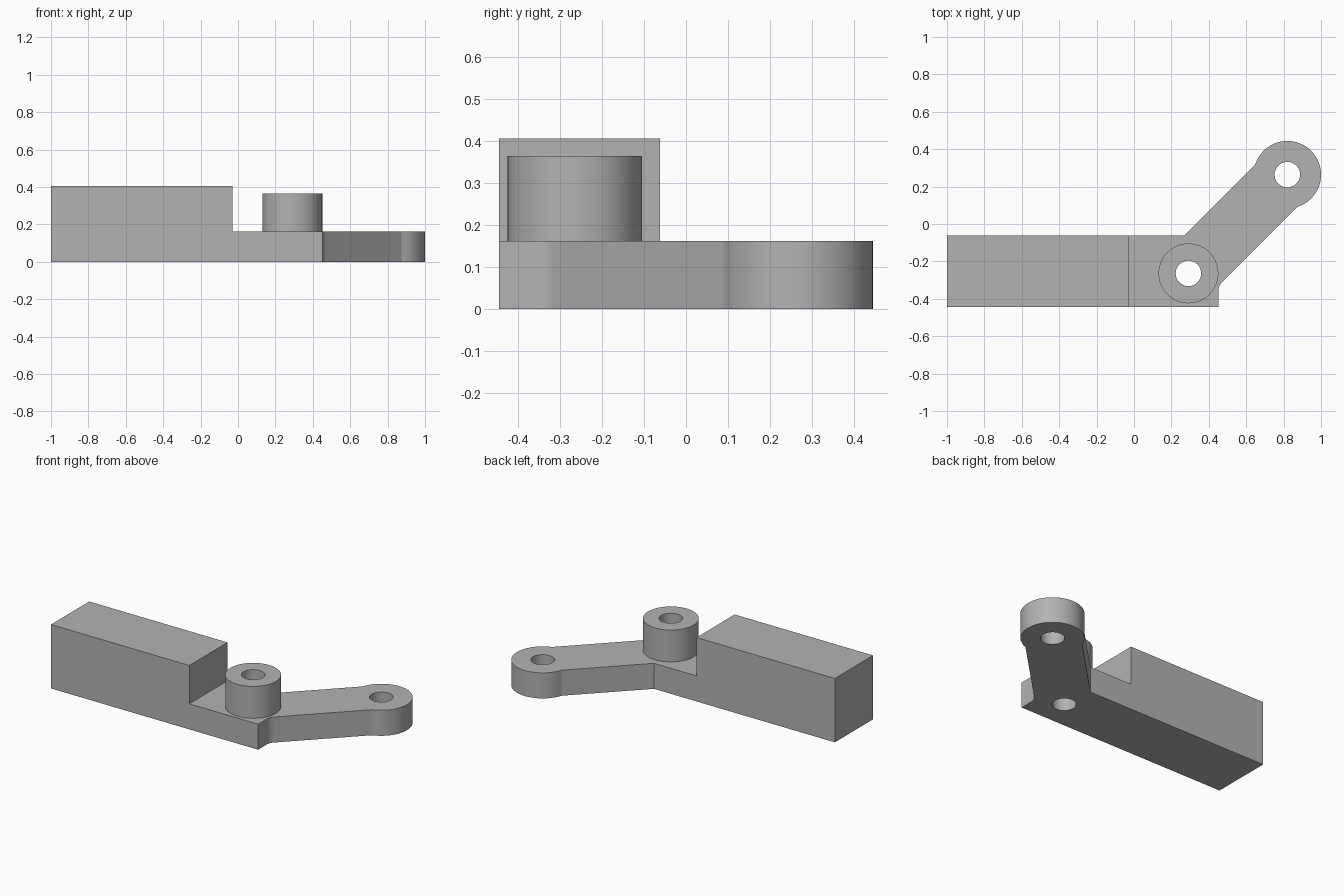
import bpy
import bmesh
from math import pi, sqrt, sin, cos, tan, radians
from mathutils import Matrix, Vector

if "Cube" in bpy.data.objects:
    bpy.data.objects.remove(bpy.data.objects["Cube"], do_unlink=True)

grey = bpy.data.materials.new("plain grey")
grey.use_nodes = True
grey.diffuse_color = (0.45, 0.45, 0.45, 1)
grey.node_tree.nodes["Principled BSDF"].inputs["Base Color"].default_value = grey.diffuse_color

# Main sizes
LEFT, STEP, RIGHT = -1.0, -0.03, 0.452
FRONT, BACK = -0.444, -0.062
PLATE_TOP, BLOCK_TOP, BOSS_TOP = 0.162, 0.405, 0.364
PIVOT, TIP = Vector((0.291, -0.264)), Vector((0.82, 0.264))
HOLE, BOSS, TIP_R = 0.068, 0.16, 0.18
SEGMENTS = 64


def arc(centre, radius, start, end, steps):
    """Points along an arc, both ends included."""
    angles = [start + (end - start) * i / steps for i in range(steps + 1)]
    return [Vector((centre[0] + radius * cos(a), centre[1] + radius * sin(a))) for a in angles]


def finish(name, bm):
    bmesh.ops.recalc_face_normals(bm, faces=bm.faces)
    mesh = bpy.data.meshes.new(name)
    bm.to_mesh(mesh)
    bm.free()
    obj = bpy.data.objects.new(name, mesh)
    bpy.context.collection.objects.link(obj)
    mesh.materials.append(grey)
    return obj


def smooth(obj):
    bpy.ops.object.select_all(action='DESELECT')
    obj.select_set(True)
    bpy.context.view_layer.objects.active = obj
    bpy.ops.object.shade_smooth_by_angle(angle=radians(30))


def arm_end():
    """Rounded arm end with small blends into the straight sides."""
    blend, half = 0.04, BOSS
    u = -sqrt((TIP_R + blend) ** 2 - (half + blend) ** 2)
    v = half + blend
    lean = Vector((u, v)).angle(Vector((1, 0)))
    pts = arc((u, -v), blend, pi / 2, pi - lean, 6)
    pts += arc((0, 0), TIP_R, -lean, lean, 48)[1:-1]
    pts += arc((u, v), blend, lean - pi, -pi / 2, 6)
    turn = Matrix.Rotation(pi / 4, 2)
    return [TIP + turn @ p for p in pts]


# Body: flat outline of bar and angled arm
end = arm_end()
elbow_y = end[0].y - (end[0].x - RIGHT)
elbow_x = end[-1].x - (end[-1].y - BACK)
fillet = 0.06
elbow = arc((RIGHT + fillet, elbow_y - fillet * tan(pi / 8)), fillet, pi, 3 * pi / 4, 6)
outline = [Vector(p) for p in ((LEFT, FRONT), (STEP, FRONT), (RIGHT, FRONT))]
outline += elbow + end
outline += [Vector(p) for p in ((elbow_x, BACK), (STEP, BACK), (LEFT, BACK))]

bm = bmesh.new()
base = bm.faces.new([bm.verts.new((p.x, p.y, 0)) for p in outline])
up = bmesh.ops.extrude_face_region(bm, geom=[base], use_keep_orig=True)["geom"]
bmesh.ops.translate(bm, vec=(0, 0, PLATE_TOP), verts=[g for g in up if isinstance(g, bmesh.types.BMVert)])

# Tall block: split the top at the step and raise the left part
top = next(g for g in up if isinstance(g, bmesh.types.BMFace))
ends = [v for v in top.verts if abs(v.co.x - STEP) < 1e-4]
bmesh.utils.face_split(top, ends[0], ends[1])
block = [f for f in bm.faces if len(f.verts) == 4 and f.calc_center_median().x < STEP
         and all(v.co.z > PLATE_TOP - 1e-4 for v in f.verts)]
raised = bmesh.ops.extrude_face_region(bm, geom=block)["geom"]
bmesh.ops.translate(bm, vec=(0, 0, BLOCK_TOP - PLATE_TOP),
                    verts=[g for g in raised if isinstance(g, bmesh.types.BMVert)])
bmesh.ops.recalc_face_normals(bm, faces=bm.faces)
bmesh.ops.dissolve_limit(bm, angle_limit=radians(0.5), verts=bm.verts, edges=bm.edges)
body = finish("bar_and_arm", bm)

# Through holes at the pivot and the arm end
for name, centre in (("pivot_hole_cutter", PIVOT), ("end_hole_cutter", TIP)):
    bm = bmesh.new()
    bmesh.ops.create_cone(bm, cap_ends=True, segments=SEGMENTS, radius1=HOLE, radius2=HOLE, depth=1,
                          matrix=Matrix.Translation((centre.x, centre.y, 0)))
    cutter = finish(name, bm)
    cut = body.modifiers.new(name, 'BOOLEAN')
    cut.operation, cut.solver, cut.object = 'DIFFERENCE', 'EXACT', cutter
    bpy.context.view_layer.objects.active = body
    bpy.ops.object.modifier_apply(modifier=name)
    bpy.data.objects.remove(cutter, do_unlink=True)
smooth(body)

# Boss: tube standing on the plate around the pivot hole
bm = bmesh.new()
profile = ((BOSS, PLATE_TOP), (BOSS, BOSS_TOP), (HOLE, BOSS_TOP), (HOLE, PLATE_TOP))
verts = [bm.verts.new((PIVOT.x + r, PIVOT.y, z)) for r, z in profile]
edges = [bm.edges.new(pair) for pair in zip(verts, verts[1:])]
bmesh.ops.spin(bm, geom=verts + edges, cent=(PIVOT.x, PIVOT.y, 0), axis=(0, 0, 1),
               angle=2 * pi, steps=SEGMENTS, use_merge=True)
bmesh.ops.remove_doubles(bm, verts=bm.verts, dist=1e-4)
bmesh.ops.recalc_face_normals(bm, faces=bm.faces)
# the tube is open below, so make sure its rim faces up
rim = max(bm.faces, key=lambda f: f.calc_center_median().z)
rim.normal_update()
if rim.normal.z < 0:
    bmesh.ops.reverse_faces(bm, faces=bm.faces)
smooth(finish("boss", bm))
